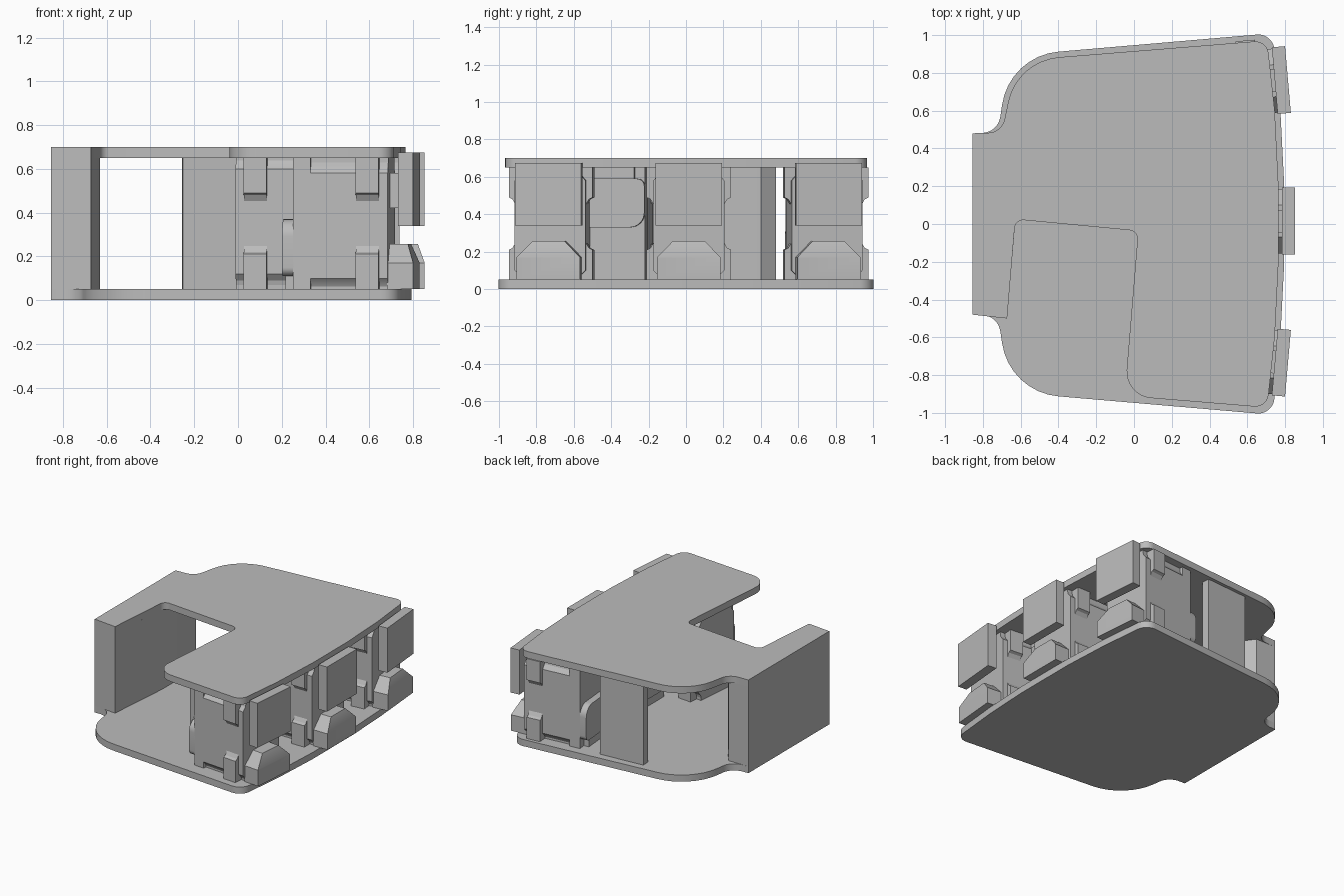
import bpy, bmesh, math
from mathutils import Matrix, Vector

cube = bpy.data.objects.get("Cube")
if cube:
    bpy.data.objects.remove(cube)

GREY = (0.5, 0.5, 0.5, 1)
grey = bpy.data.materials.new("plain grey")
grey.use_nodes = True
grey.diffuse_color = GREY
grey.node_tree.nodes["Principled BSDF"].inputs["Base Color"].default_value = GREY


def prism(bm, base, offset):
    """Extrude a closed loop of 3D points along an offset."""
    face = bm.faces.new([bm.verts.new(p) for p in base])
    out = bmesh.ops.extrude_face_region(bm, geom=[face])["geom"]
    moved = [g for g in out if isinstance(g, bmesh.types.BMVert)]
    bmesh.ops.translate(bm, verts=moved, vec=Vector(offset))


def slab(bm, outline, z0, z1):
    prism(bm, [(x, y, z0) for x, y in outline], (0, 0, z1 - z0))


def box(bm, x0, x1, y0, y1, z0, z1):
    slab(bm, [(x0, y0), (x1, y0), (x1, y1), (x0, y1)], z0, z1)


def across(bm, profile, x0, x1):
    """Extrude a (y, z) profile along x."""
    prism(bm, [(x0, y, z) for y, z in profile], (x1 - x0, 0, 0))


def finish(name, bm, matrix=None):
    bmesh.ops.recalc_face_normals(bm, faces=bm.faces)
    mesh = bpy.data.meshes.new(name)
    bm.to_mesh(mesh)
    bm.free()
    mesh.materials.append(grey)
    obj = bpy.data.objects.new(name, mesh)
    bpy.context.collection.objects.link(obj)
    if matrix:
        obj.matrix_world = matrix
    bpy.ops.object.select_all(action='DESELECT')
    obj.select_set(True)
    bpy.context.view_layer.objects.active = obj
    bpy.ops.object.shade_smooth_by_angle(angle=math.radians(25))
    return obj


def rounded(points, steps=8):
    """Round the corners of (x, y, radius) points."""
    out = []
    n = len(points)
    for i, (x, y, r) in enumerate(points):
        p = Vector((x, y))
        if not r:
            out.append(p)
            continue
        a = (Vector(points[i - 1][:2]) - p).normalized()
        b = (Vector(points[(i + 1) % n][:2]) - p).normalized()
        half = a.angle(b) / 2
        centre = p + (a + b).normalized() * (r / math.sin(half))
        start = p + a * (r / math.tan(half)) - centre
        end = p + b * (r / math.tan(half)) - centre
        sweep = start.angle_signed(end)
        for k in range(steps + 1):
            out.append(centre + Matrix.Rotation(-sweep * k / steps, 2) @ start)
    return out


# Bottom plate: half outline mirrored across y
half = [(-0.855, 0.48, 0), (-0.72, 0.485, 0.1), (-0.66, 0.89, 0.33),
        (0.735, 1.01, 0.085), (0.775, 0.6, 0), (0.793, 0.25, 0)]
outline = half + [(x, -y, r) for x, y, r in reversed(half)]
bm = bmesh.new()
slab(bm, rounded(outline), 0, 0.05)
finish("bottom_plate", bm)

# Top plate with an open bay at the front
top = [(-0.855, 0.48, 0), (-0.70, 0.485, 0.09), (-0.62, 0.865, 0.3),
       (0.705, 0.972, 0.07), (0.745, 0.6, 0), (0.765, 0.2, 0),
       (0.765, -0.2, 0), (0.745, -0.6, 0), (0.705, -0.972, 0.07),
       (-0.05, -0.91, 0.14), (0.022, -0.037, 0.045), (-0.628, 0.025, 0.045),
       (-0.672, -0.5, 0), (-0.855, -0.48, 0)]
bm = bmesh.new()
slab(bm, rounded(top), 0.65, 0.70)
finish("top_plate", bm)

# End block beside the bay
bm = bmesh.new()
slab(bm, [(-0.855, -0.48), (-0.672, -0.5), (-0.63, 0), (-0.63, 0.4),
          (-0.69, 0.48), (-0.855, 0.48)], 0.05, 0.65)
finish("end_block", bm)

# Upright panel at the back
bm = bmesh.new()
box(bm, -0.255, 0.09, -0.03, 0.03, 0.05, 0.65)
finish("back_panel", bm, Matrix.Translation((0, 0.86, 0)) @ Matrix.Rotation(math.radians(4), 4, 'Z')
       )


def unit_body(name, matrix):
    """Housing with side clips and a rounded tail; local +x faces outward."""
    bm = bmesh.new()
    box(bm, -0.55, -0.115, -0.16, 0.16, 0.05, 0.65)
    box(bm, -0.55, -0.47, -0.185, 0.185, 0.05, 0.65)
    for s in (-1, 1):
        # bulging side wall
        across(bm, [(s * 0.155, 0.05), (s * 0.165, 0.075), (s * 0.19, 0.1),
                    (s * 0.19, 0.58), (s * 0.165, 0.61), (s * 0.155, 0.65)], -0.47, -0.115)
        # upper and lower clips with a fillet into the wall
        for z_end, z_tip, z_root in ((0.05, 0.21, 0.25), (0.65, 0.49, 0.45)):
            across(bm, [(s * 0.16, z_end), (s * 0.225, z_end), (s * 0.225, z_tip),
                        (s * 0.205, z_tip * 0.75 + z_root * 0.25), (s * 0.188, z_root),
                        (s * 0.16, z_root)], -0.26, -0.155)
    # rounded tail
    tail = [(-0.185, 0.11, 0.04), (0.185, 0.11, 0.04), (0.185, 0.37, 0.08), (-0.185, 0.37, 0.08)]
    across(bm, rounded(tail), -0.6, -0.545)
    box(bm, -0.59, -0.545, -0.13, 0.13, 0.05, 0.12)
    return finish(name, bm, matrix)


def push_unit(label, x, y, angle):
    m = Matrix.Translation((x, y, 0)) @ Matrix.Rotation(math.radians(angle), 4, 'Z')
    unit_body(label + "_unit_body", m)
    # raised pad on a stem
    bm = bmesh.new()
    box(bm, -0.07, 0, -0.177, 0.177, 0.34, 0.675)
    box(bm, -0.125, -0.06, -0.06, 0.06, 0.42, 0.58)
    finish(label + "_pad", bm, m)
    # lower foot with sloping shoulders and a sloped top front edge
    bm = bmesh.new()
    shoulders = [(-0.17, 0.05), (0.17, 0.05), (0.17, 0.17), (0.085, 0.257),
                 (-0.085, 0.257), (-0.17, 0.17)]
    across(bm, shoulders, -0.12, 0)
    bmesh.ops.bisect_plane(bm, geom=bm.verts[:] + bm.edges[:] + bm.faces[:],
                           plane_co=(0, 0, 0.17), plane_no=(0.94, 0, 0.34), clear_outer=True)
    bmesh.ops.holes_fill(bm, edges=[e for e in bm.edges if e.is_boundary])
    finish(label + "_foot", bm, m)


push_unit("front", 0.815, -0.737, -5)
push_unit("middle", 0.853, 0.015, 0)
push_unit("back", 0.815, 0.765, 5)

# Inverted inner unit facing the bay
inner = (Matrix.Translation((-0.11, -0.355, 0.7)) @ Matrix.Rotation(math.radians(175), 4, 'Z')
         @ Matrix.Rotation(math.pi, 4, 'X'))
unit_body("inner_unit_body", inner)
